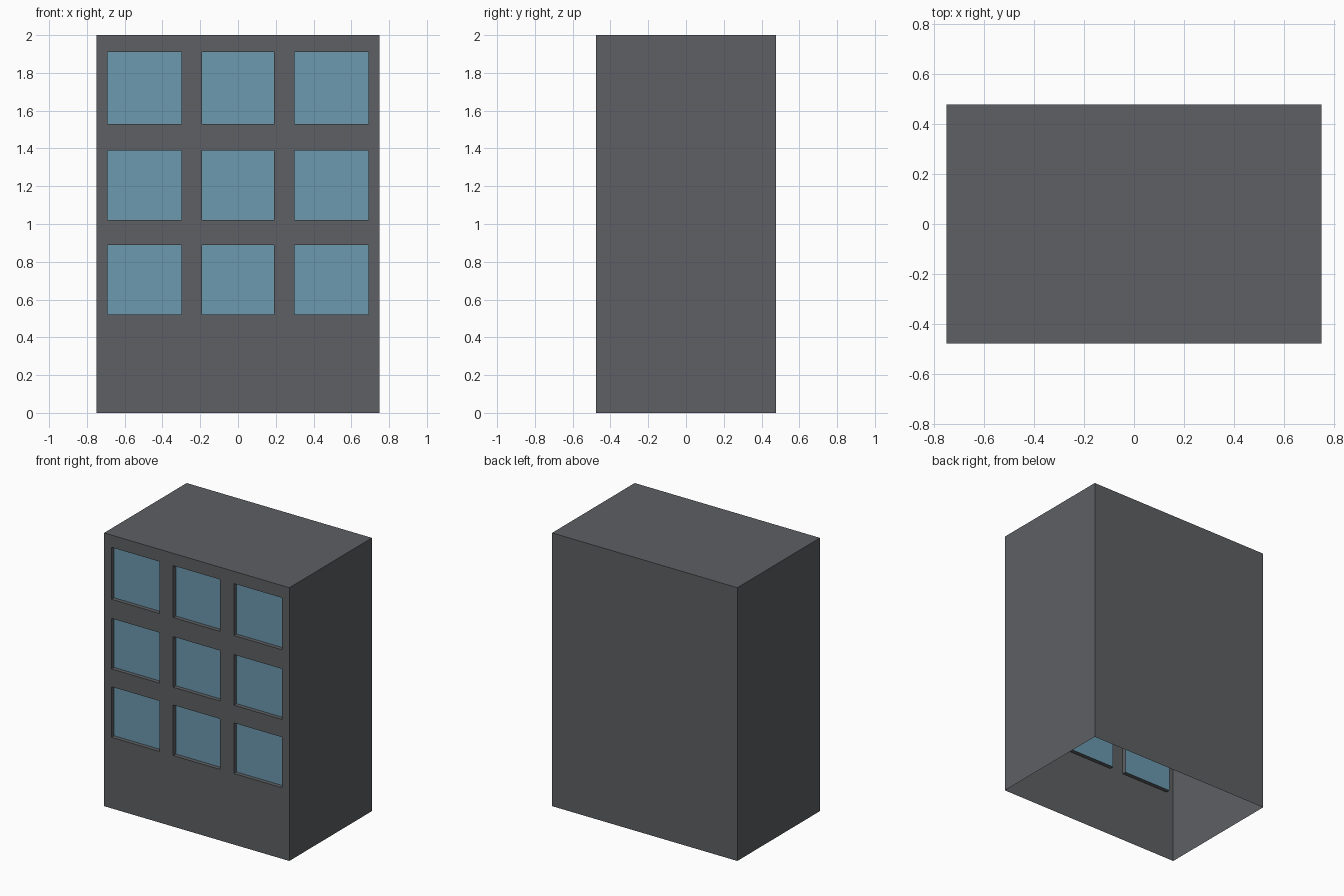
import bpy
import bmesh
from mathutils import Matrix, Vector

if "Cube" in bpy.data.objects:
    bpy.data.objects.remove(bpy.data.objects["Cube"])

W, D, H = 1.5, 0.955, 2.0
RECESS = 0.03
COLUMNS = [(-0.69, -0.30), (-0.19, 0.19), (0.30, 0.69)]
ROWS = [(0.52, 0.89), (1.02, 1.39), (1.53, 1.91)]


def material(name, color):
    mat = bpy.data.materials.new(name)
    mat.diffuse_color = (*color, 1)
    mat.use_nodes = True
    mat.node_tree.nodes["Principled BSDF"].inputs["Base Color"].default_value = mat.diffuse_color
    return mat


def add_object(name, bm, mat):
    mesh = bpy.data.meshes.new(name)
    bm.to_mesh(mesh)
    bm.free()
    mesh.materials.append(mat)
    obj = bpy.data.objects.new(name, mesh)
    bpy.context.collection.objects.link(obj)
    return obj


def inside(value, spans):
    return any(a < value < b for a, b in spans)


wall_grey = material("wall_grey", (0.11, 0.115, 0.125))
glass_blue = material("glass_blue", (0.15, 0.32, 0.43))

# Building shell: thin-walled box, open underneath
bm = bmesh.new()
bmesh.ops.create_cube(bm, size=1, matrix=Matrix.Translation((0, 0, H / 2)) @ Matrix.Diagonal((W, D, H, 1)))
bm.normal_update()
bmesh.ops.delete(bm, geom=[f for f in bm.faces if f.normal.z < -0.9], context='FACES')

# Cut the front wall along the window edges
cuts = [(Vector((x, 0, 0)), Vector((1, 0, 0))) for span in COLUMNS for x in span]
cuts += [(Vector((0, 0, z)), Vector((0, 0, 1))) for span in ROWS for z in span]
for point, normal in cuts:
    front = [f for f in bm.faces if f.normal.y < -0.9]
    geom = set(front)
    for f in front:
        geom.update(f.edges, f.verts)
    bmesh.ops.bisect_plane(bm, geom=list(geom), dist=1e-5, plane_co=point, plane_no=normal)
    bm.normal_update()

# Push the window openings inwards, leaving only their reveals
openings = []
for f in bm.faces:
    c = f.calc_center_median()
    if f.normal.y < -0.9 and inside(c.x, COLUMNS) and inside(c.z, ROWS):
        openings.append(f)
bmesh.ops.inset_individual(bm, faces=openings, thickness=0, depth=-RECESS)
bmesh.ops.delete(bm, geom=openings, context='FACES')
add_object("building_shell", bm, wall_grey)

# Glass panes at the back of each recess
y = -D / 2 + RECESS
for r, (z0, z1) in enumerate(ROWS):
    for c, (x0, x1) in enumerate(COLUMNS):
        bm = bmesh.new()
        bm.faces.new([bm.verts.new(p) for p in ((x0, y, z0), (x1, y, z0), (x1, y, z1), (x0, y, z1))])
        add_object(f"window_pane_{r + 1}_{c + 1}", bm, glass_blue)
